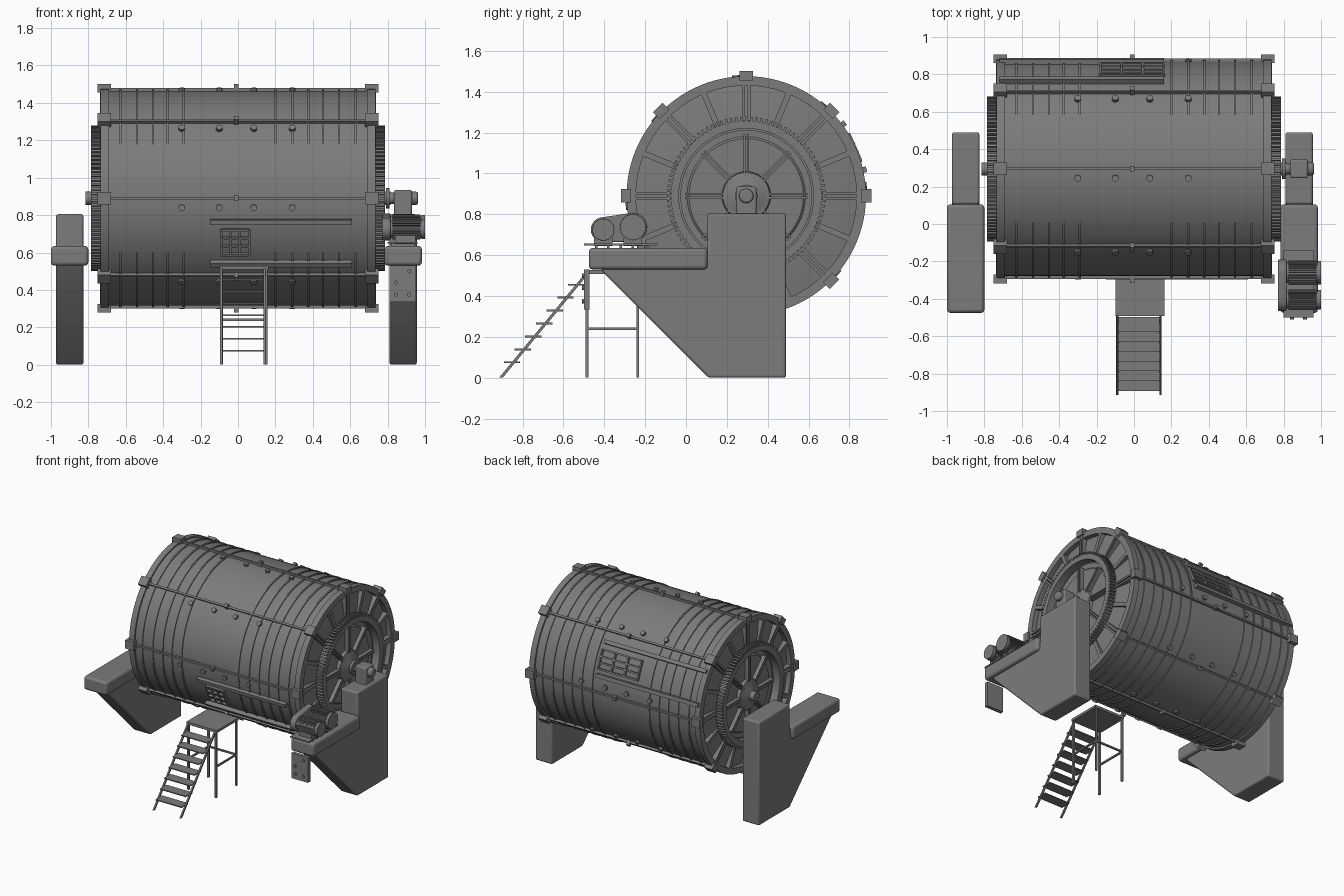
import bpy, bmesh, math
from mathutils import Matrix, Vector

if "Cube" in bpy.data.objects:
    bpy.data.objects.remove(bpy.data.objects["Cube"], do_unlink=True)

steel = bpy.data.materials.new("grey steel")
steel.use_nodes = True
GREY = (0.2, 0.2, 0.2, 1)
steel.diffuse_color = GREY
steel.node_tree.nodes["Principled BSDF"].inputs["Base Color"].default_value = GREY

AXIS = Matrix.Translation((0, 0.295, 0.89))
EIGHTH = math.pi / 4


def around(angle):
    """Frame turned about the drum axis; local y points outward."""
    return AXIS @ Matrix.Rotation(angle, 4, 'X')


def box(bm, lo, hi, frame=Matrix()):
    lo, hi = Vector(lo), Vector(hi)
    size = Matrix.Diagonal((*(hi - lo), 1))
    bmesh.ops.create_cube(bm, size=1, matrix=frame @ Matrix.Translation((lo + hi) / 2) @ size)


def rod(bm, a, b, radius, sides=12, frame=Matrix()):
    a, b = Vector(a), Vector(b)
    turn = (b - a).to_track_quat('Z', 'Y').to_matrix().to_4x4()
    bmesh.ops.create_cone(bm, cap_ends=True, segments=sides, radius1=radius, radius2=radius,
                          depth=(b - a).length, matrix=frame @ Matrix.Translation((a + b) / 2) @ turn)


def lathe(bm, profile, steps=96, closed=True):
    """Spin (x, radius) points about the drum axis."""
    rings = []
    for i in range(steps):
        m = around(math.tau * i / steps)
        rings.append([bm.verts.new(m @ Vector((x, r, 0))) for x, r in profile])
    n = len(profile)
    for i in range(steps):
        p, q = rings[i], rings[(i + 1) % steps]
        for j in range(n if closed else n - 1):
            k = (j + 1) % n
            bm.faces.new((p[j], p[k], q[k], q[j]))


def ring(bm, x0, x1, r0, r1):
    lathe(bm, [(x0, r0), (x1, r0), (x1, r1), (x0, r1)])


def prism(bm, outline, x0, x1):
    """Extrude a (y, z) outline along x."""
    face = bm.faces.new([bm.verts.new((x0, y, z)) for y, z in outline])
    out = bmesh.ops.extrude_face_region(bm, geom=[face])
    moved = [v for v in out['geom'] if isinstance(v, bmesh.types.BMVert)]
    bmesh.ops.translate(bm, verts=moved, vec=(x1 - x0, 0, 0))


def finish(bm, name, bevel=0):
    bmesh.ops.recalc_face_normals(bm, faces=bm.faces)
    mesh = bpy.data.meshes.new(name)
    bm.to_mesh(mesh)
    bm.free()
    mesh.materials.append(steel)
    ob = bpy.data.objects.new(name, mesh)
    bpy.context.collection.objects.link(ob)
    if bevel:
        mod = ob.modifiers.new("rounded edges", 'BEVEL')
        mod.width, mod.segments = bevel, 3
    bpy.ops.object.select_all(action='DESELECT')
    ob.select_set(True)
    bpy.context.view_layer.objects.active = ob
    bpy.ops.object.shade_smooth_by_angle(angle=math.radians(30))


# drum shell with circumferential ribs
bm = bmesh.new()
lathe(bm, [(-0.7, 0.574), (0.7, 0.574)], closed=False)
finish(bm, "drum_shell")

bm = bmesh.new()
for x in (0.29, 0.375, 0.455, 0.54, 0.63):
    for s in (-1, 1):
        ring(bm, s * x - 0.006, s * x + 0.006, 0.565, 0.581)
ring(bm, 0.195, 0.205, 0.565, 0.581)
finish(bm, "drum_ribs")

# long seams with centre blocks, studs beside them
bm = bmesh.new()
studs = bmesh.new()
for i in range(8):
    f = around(i * EIGHTH)
    box(bm, (-0.72, 0.565, -0.007), (0.72, 0.59, 0.007), f)
    box(bm, (-0.022, 0.57, -0.014), (0.002, 0.61, 0.014), f)
    for x in (-0.3, -0.1, 0.085, 0.29):
        rod(studs, (x, 0.565, 0), (x, 0.592, 0), 0.018, 10, around(i * EIGHTH + math.radians(5)))
finish(bm, "drum_seams")
finish(studs, "drum_studs")

# both drum ends
for s, side in ((1, "left"), (-1, "right")):
    bm = bmesh.new()
    ring(bm, s * 0.69, s * 0.735, 0.54, 0.586)
    lathe(bm, [(s * 0.695, 0.55), (s * 0.725, 0.38), (s * 0.725, 0.32)], closed=False)
    finish(bm, side + "_end_rim")

    bm = bmesh.new()
    for i in range(8):
        f = around(i * EIGHTH)
        box(bm, (s * 0.68, 0.565, -0.033), (s * 0.75, 0.612, 0.033), f)
        for t in (-0.013, 0.013):
            box(bm, (s * 0.69, 0.37, t - 0.007), (s * 0.738, 0.565, t + 0.007), f)
        box(bm, (s * 0.69, 0.37, -0.014), (s * 0.735, 0.545, 0.014), around((i + 0.5) * EIGHTH))
    finish(bm, side + "_end_ribs_and_lugs")

    bm = bmesh.new()
    ring(bm, s * 0.72, s * 0.785, 0.33, 0.368)
    for i in range(96):
        box(bm, (s * 0.735, 0.36, -0.006), (s * 0.785, 0.388, 0.006), around(math.tau * i / 96))
    finish(bm, side + "_ring_gear")

    bm = bmesh.new()
    lathe(bm, [(s * 0.715, 0.335), (s * 0.715, 0.29), (s * 0.725, 0.28), (s * 0.725, 0.12),
               (s * 0.75, 0.115), (s * 0.765, 0.06), (s * 0.775, 0.035),
               (s * 0.815, 0.035), (s * 0.815, 0)], 48, closed=False)
    for i in range(8):
        for t in (-0.009, 0.009):
            box(bm, (s * 0.715, 0.05, t - 0.005), (s * 0.755, 0.3, t + 0.005), around(i * EIGHTH))
    finish(bm, side + "_hub_and_spokes")

# loading doors with their slide rails, front and back
for name, turn, rail_x, door_x in (("front", math.pi, (-0.15, 0.61), (-0.09, 0.06)),
                                   ("back", 0, (-0.72, 0.16), (-0.18, 0.16))):
    bm = bmesh.new()
    for deg in (12.5, 36.5):
        box(bm, (rail_x[0], 0.57, -0.014), (rail_x[1], 0.603, 0.014), around(turn + math.radians(deg)))
    finish(bm, name + "_door_rails")
    bm = bmesh.new()
    for deg in (17, 21.5, 26, 31):
        box(bm, (door_x[0], 0.57, -0.006), (door_x[1], 0.592, 0.006), around(turn + math.radians(deg)))
    for k in range(4):
        x = door_x[0] + (door_x[1] - door_x[0]) * k / 3
        box(bm, (x - 0.006, 0.565, -0.07), (x + 0.006, 0.59, 0.07), around(turn + math.radians(24)))
    finish(bm, name + "_door_grid")

# support pedestals
outline = [(0.11, 0), (0.49, 0), (0.49, 0.805), (0.105, 0.805), (0.105, 0.6), (-0.44, 0.6), (-0.41, 0.52)]
for name, c in (("left", 0.883), ("right", -0.9)):
    bm = bmesh.new()
    prism(bm, outline, c - 0.073, c + 0.073)
    finish(bm, name + "_pedestal", 0.012)
    bm = bmesh.new()
    box(bm, (c - 0.1, -0.475, 0.53), (c + 0.1, 0.105, 0.635))
    finish(bm, name + "_pedestal_shelf", 0.018)

# bearing on the left pedestal
bm = bmesh.new()
box(bm, (0.835, 0.245, 0.79), (0.93, 0.345, 0.935))
rod(bm, (0.92, 0.295, 0.89), (0.962, 0.295, 0.89), 0.035, 24)
finish(bm, "bearing_housing", 0.01)
bm = bmesh.new()
rod(bm, (0.77, 0.295, 0.89), (0.84, 0.295, 0.89), 0.03, 24)
rod(bm, (0.79, 0.295, 0.89), (0.81, 0.295, 0.89), 0.055, 24)
finish(bm, "drum_shaft")

# drive unit: two finned motors between end covers
motors = ((-0.26, 0.737, 0.066), (-0.405, 0.725, 0.056))
bm = bmesh.new()
for y, z, r in motors:
    rod(bm, (0.785, y, z), (0.99, y, z), r * 0.85, 32)
    rod(bm, (0.98, y, z), (1.0, y, z), r * 0.95, 32)
    for i in range(28):
        f = Matrix.Translation((0, y, z)) @ Matrix.Rotation(math.tau * i / 28, 4, 'X')
        box(bm, (0.825, r * 0.8, -0.003), (0.975, r, 0.003), f)
    box(bm, (0.84, y - 0.045, 0.645), (0.95, y + 0.045, 0.69))
finish(bm, "drive_motors")

bm = bmesh.new()
cover = []
for (y, z, r), start in zip(motors, (-90, 90)):
    for k in range(13):
        a = math.radians(start + 15 * k)
        cover.append((y + (r + 0.005) * math.cos(a), z + (r + 0.005) * math.sin(a)))
prism(bm, cover, 0.77, 0.815)
finish(bm, "belt_cover", 0.006)

bm = bmesh.new()
box(bm, (0.8, -0.5, 0.648), (0.96, -0.14, 0.657))
for y in (-0.44, -0.38, -0.32, -0.26, -0.2):
    for x in (0.81, 0.94):
        box(bm, (x, y - 0.006, 0.63), (x + 0.012, y + 0.006, 0.655))
finish(bm, "motor_base")

# control panel hung below the shelf
bm = bmesh.new()
box(bm, (0.81, -0.5, 0.335), (0.953, -0.472, 0.53))
for x, z in ((0.845, 0.375), (0.915, 0.375), (0.845, 0.44), (0.915, 0.5)):
    rod(bm, (x, -0.49, z), (x, -0.51, z), 0.011)
finish(bm, "control_panel")

# access platform
bm = bmesh.new()
box(bm, (-0.1, -0.492, 0.508), (0.163, -0.228, 0.527))
for x in (-0.088, 0.15):
    for y in (-0.485, -0.236):
        box(bm, (x - 0.007, y - 0.007, 0), (x + 0.007, y + 0.007, 0.515))
    box(bm, (x - 0.006, -0.485, 0.234), (x + 0.006, -0.236, 0.246))
box(bm, (-0.088, -0.242, 0.234), (0.15, -0.23, 0.246))
finish(bm, "access_platform")

# stairs
bm = bmesh.new()
stringer = [(-0.915, 0), (-0.897, 0), (-0.478, 0.508), (-0.485, 0.522)]
for x in (-0.09, 0.142):
    prism(bm, stringer, x - 0.006, x + 0.006)
for i in range(7):
    z = 0.075 + 0.0635 * i
    y = -0.85 + 0.0525 * i
    box(bm, (-0.085, y - 0.042, z - 0.004), (0.138, y + 0.038, z + 0.004))
finish(bm, "stairs")
